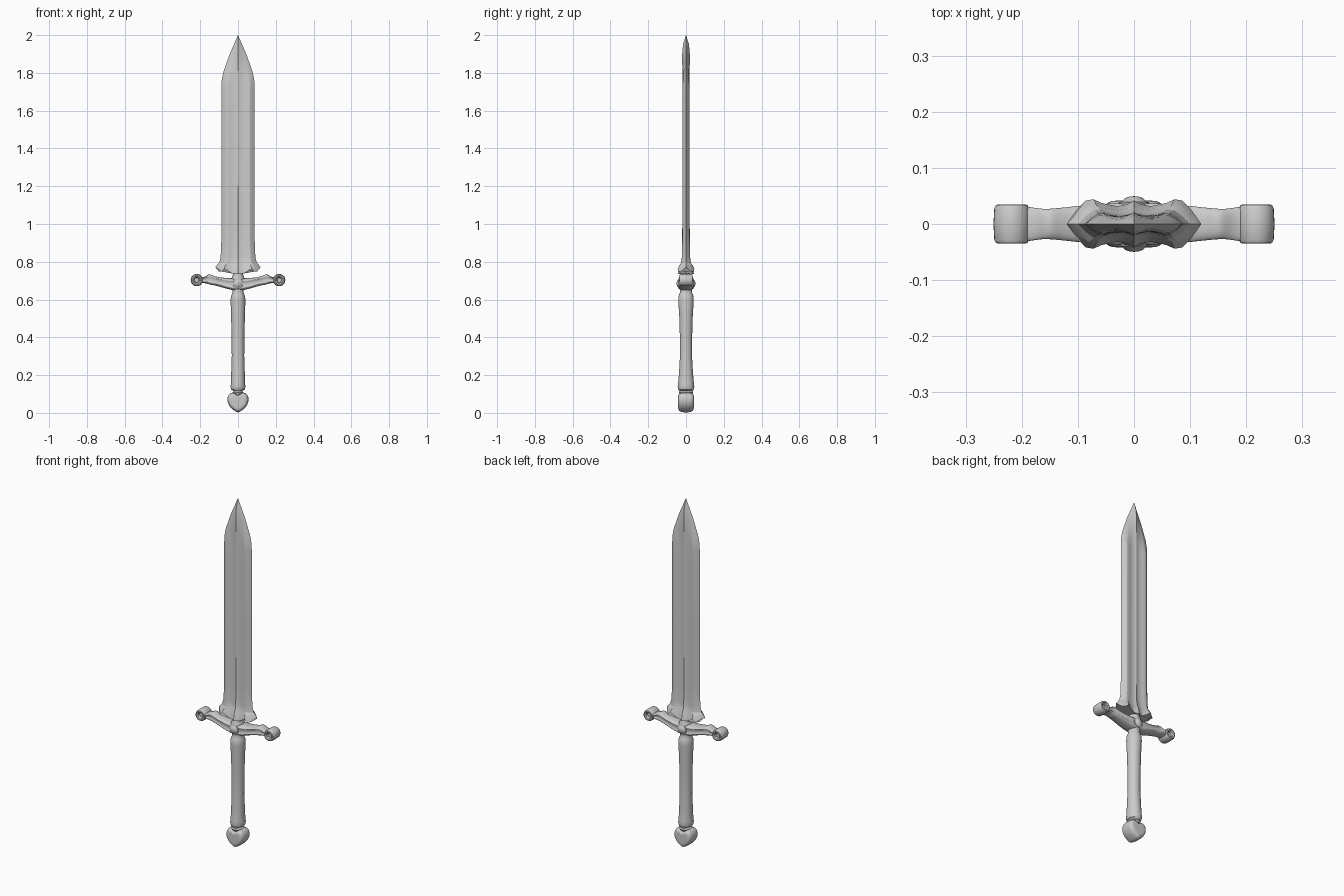
import bpy, bmesh, math
from mathutils import Vector

cube = bpy.data.objects.get("Cube")
if cube:
    bpy.data.objects.remove(cube, do_unlink=True)

steel = bpy.data.materials.new("grey steel")
steel.use_nodes = True
grey = (0.6, 0.6, 0.6, 1)
steel.diffuse_color = grey
steel.node_tree.nodes["Principled BSDF"].inputs["Base Color"].default_value = grey


def loft(name, rings, subdivide=0, angle=35):
    """Skin a list of closed rings and cap both ends."""
    bm = bmesh.new()
    rows = [[bm.verts.new(p) for p in ring] for ring in rings]
    n = len(rows[0])
    for a, b in zip(rows, rows[1:]):
        for i in range(n):
            j = (i + 1) % n
            bm.faces.new((a[i], a[j], b[j], b[i]))
    bm.faces.new(rows[0])
    bm.faces.new(rows[-1])
    bmesh.ops.remove_doubles(bm, verts=bm.verts, dist=0.00005)
    bmesh.ops.recalc_face_normals(bm, faces=bm.faces)
    mesh = bpy.data.meshes.new(name)
    bm.to_mesh(mesh)
    bm.free()
    mesh.materials.append(steel)
    obj = bpy.data.objects.new(name, mesh)
    bpy.context.collection.objects.link(obj)
    if subdivide:
        mod = obj.modifiers.new("Smooth form", "SUBSURF")
        mod.levels = mod.render_levels = subdivide
    bpy.ops.object.select_all(action="DESELECT")
    obj.select_set(True)
    bpy.context.view_layer.objects.active = obj
    if subdivide:
        bpy.ops.object.shade_smooth()
    else:
        bpy.ops.object.shade_smooth_by_angle(angle=math.radians(angle))
    return obj


def ellipse_rings(profile, sides=28):
    """Rings from (height, x radius, y radius)."""
    turns = [math.tau * i / sides for i in range(sides)]
    return [[(rx * math.cos(t), ry * math.sin(t), z) for t in turns]
            for z, rx, ry in profile]


def disc(name, centre, profile, sides=28):
    """Turned piece on the y axis from (y, radius)."""
    cx, cz = centre
    turns = [math.tau * i / sides for i in range(sides)]
    return loft(name, [[(cx + r * math.cos(t), y, cz + r * math.sin(t))
                        for t in turns] for y, r in profile])


# Blade: fullered cross-section, scalloped foot and tapered point
columns = [(1, 0), (0.86, 0.55), (0.72, 0.95), (0.6, 1), (0.48, 0.85),
           (0.25, 0.72), (0.1, 0.8), (0, 0.95)]
foot = [0.772, 0.75, 0.748, 0.765, 0.755, 0.738, 0.736, 0.736]


def blade_ring(z, w, t, fuller=1, heights=None):
    half = [(u * w, t * (v * fuller + (1 - u) * (1 - fuller)),
             heights[i] if heights else z)
            for i, (u, v) in enumerate(columns)]
    front = half + [(-x, y, h) for x, y, h in half[-2::-1]]
    return front + [(x, -y, h) for x, y, h in front[-2:0:-1]]


blade = [blade_ring(0, 0.12, 0.044, 1, foot)]
for station in [(0.782, 0.112, 0.034), (0.795, 0.1, 0.026), (0.825, 0.092, 0.022),
                (0.92, 0.088, 0.02), (1.3, 0.088, 0.019), (1.72, 0.088, 0.019),
                (1.76, 0.086, 0.019, 0.8), (1.8, 0.079, 0.02, 0.4),
                (1.85, 0.062, 0.02, 0.1), (1.9, 0.044, 0.02, 0),
                (1.95, 0.022, 0.016, 0), (2.0, 0.0005, 0.0005, 0)]:
    blade.append(blade_ring(*station))
loft("blade", blade, angle=22)

# Neck between blade and guard
loft("blade_neck", ellipse_rings([
    (0.645, 0.028, 0.029), (0.66, 0.034, 0.036), (0.685, 0.036, 0.043),
    (0.705, 0.036, 0.042), (0.72, 0.031, 0.035), (0.735, 0.026, 0.03),
    (0.755, 0.03, 0.034)]))

# Grip with waist, swollen shoulder and flared foot
loft("grip", ellipse_rings([
    (0.098, 0.022, 0.034), (0.108, 0.03, 0.039), (0.116, 0.022, 0.035),
    (0.124, 0.036, 0.041), (0.14, 0.04, 0.044), (0.155, 0.037, 0.042),
    (0.21, 0.036, 0.037), (0.3, 0.033, 0.032), (0.42, 0.034, 0.033),
    (0.52, 0.037, 0.036), (0.59, 0.039, 0.041), (0.615, 0.038, 0.041),
    (0.628, 0.033, 0.036), (0.64, 0.029, 0.031), (0.655, 0.03, 0.032)]))

# Guard: curved bar with recessed panels front and back
section = [(1.02, 0.62), (0.82, 0.42), (0.82, -0.42), (1.02, -0.62), (0.6, -1.1)]
section += [(-y, z) for y, z in section[::-1]] + [(-0.6, 1.1), (0.6, 1.1)]
arm = [(0.0, 0.679, 0.032, 0.04), (0.04, 0.682, 0.028, 0.04),
       (0.09, 0.691, 0.023, 0.036), (0.13, 0.701, 0.022, 0.031),
       (0.15, 0.708, 0.027, 0.029), (0.168, 0.706, 0.018, 0.029),
       (0.185, 0.702, 0.014, 0.033), (0.215, 0.702, 0.014, 0.034)]
stations = [(-x, z, h, d) for x, z, h, d in arm[:0:-1]] + arm
loft("guard", [[(x, d * y, z + h * k) for y, k in section]
               for x, z, h, d in stations], subdivide=2)

# Dimpled scroll ends and central bosses
scroll = [(0.02, 0.005), (0.02, 0.012), (0.031, 0.016), (0.035, 0.022),
          (0.034, 0.028), (0.028, 0.031)]
scroll = [(-y, r) for y, r in scroll] + [(0, 0.0325)] + scroll[::-1]
boss = [(0.03, 0.028), (0.039, 0.027), (0.041, 0.021), (0.046, 0.016),
        (0.049, 0.008), (0.0495, 0.001)]
for side, label in ((1, "left"), (-1, "right")):
    disc(label + "_guard_scroll", (side * 0.218, 0.703), scroll)
for side, label in ((-1, "front"), (1, "back")):
    disc(label + "_boss", (0, 0.684), [(side * y, r) for y, r in boss])

# Heart-shaped pommel with rounded rims
heart = [(0, 0.088), (0.016, 0.104), (0.038, 0.108), (0.056, 0.086),
         (0.055, 0.055), (0.04, 0.028), (0.018, 0.012), (0, 0.0)]
heart += [(-x, z) for x, z in heart[-2:0:-1]]
rims = [(0.042, 0.5), (0.041, 0.82), (0.03, 0.98), (0.01, 1.02)]
rims = [(-y, s) for y, s in rims] + rims[::-1]
loft("pommel", [[(x * s, y, 0.062 + (z - 0.062) * s) for x, z in heart]
                for y, s in rims], subdivide=2)
